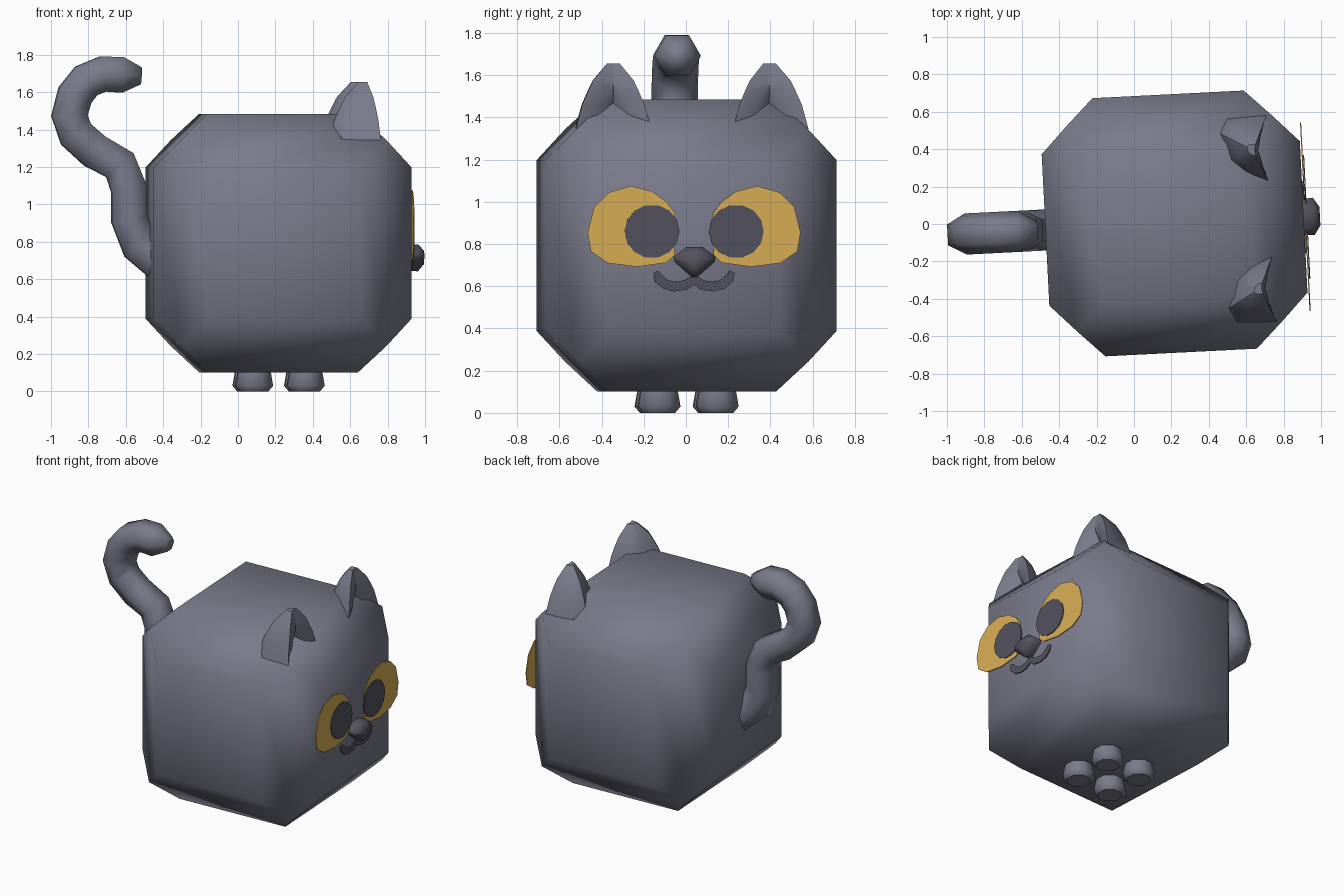
import bpy, bmesh, math
from mathutils import Matrix, Vector

if "Cube" in bpy.data.objects:
    bpy.data.objects.remove(bpy.data.objects["Cube"])

# The whole animal faces +x and is turned slightly about z
PLACE = Matrix.Translation((0.217, 0.003, 0)) @ Matrix.Rotation(math.radians(2.9), 4, 'Z')


def material(name, rgb):
    def lin(c):
        c /= 255
        return c / 12.92 if c <= 0.04045 else ((c + 0.055) / 1.055) ** 2.4
    m = bpy.data.materials.new(name)
    m.diffuse_color = (*[lin(c) for c in rgb], 1)
    m.use_nodes = True
    m.node_tree.nodes["Principled BSDF"].inputs["Base Color"].default_value = m.diffuse_color
    return m


GREY = material("slate_grey", (122, 123, 139))
DARK = material("dark_grey", (83, 82, 94))
AMBER = material("amber", (216, 173, 84))


def finish(bm, name, mat, angle):
    bmesh.ops.recalc_face_normals(bm, faces=bm.faces)
    me = bpy.data.meshes.new(name)
    bm.to_mesh(me)
    bm.free()
    me.transform(PLACE)
    me.materials.append(mat)
    for p in me.polygons:
        p.use_smooth = True
    me.set_sharp_from_angle(angle=math.radians(angle))
    ob = bpy.data.objects.new(name, me)
    bpy.context.collection.objects.link(ob)
    return ob


def loft(name, rings, mat, angle=40):
    """Skin a list of equal-length point rings and cap both ends."""
    bm = bmesh.new()
    vs = [[bm.verts.new(p) for p in r] for r in rings]
    n = len(vs[0])
    for a, b in zip(vs, vs[1:]):
        for i in range(n):
            j = (i + 1) % n
            bm.faces.new((a[i], a[j], b[j], b[i]))
    bm.faces.new(vs[0][::-1])
    bm.faces.new(vs[-1])
    return finish(bm, name, mat, angle)


def plate(name, outline, x, mat):
    """Thin flat plate facing +x, outline in (y, z)."""
    return loft(name, [[(x + d, y, z) for y, z in outline] for d in (0, 0.006)], mat)


# Body: cube with every face raised into a shallow frustum
bm = bmesh.new()
bmesh.ops.create_cube(bm, size=1.1, matrix=Matrix.Translation((0, 0, 0.793)))
bmesh.ops.inset_individual(bm, faces=bm.faces[:], thickness=0.205, depth=0.141)
finish(bm, "body", GREY, 60)

# Feet
for sx, xn in ((1, "front"), (-1, "back")):
    for sy, yn in ((1, "left"), (-1, "right")):
        rings = []
        for z, r in ((0, 0.075), (0.03, 0.1), (0.1, 0.088), (0.14, 0.086)):
            k = r / math.cos(math.pi / 8)
            rings.append([(sx * 0.138 + k * math.cos((i + 0.5) * math.pi / 4),
                           sy * 0.138 + k * math.sin((i + 0.5) * math.pi / 4), z)
                          for i in range(8)])
        loft(f"{xn}_{yn}_foot", rings, GREY, 50)

# Tail: hexagonal tube along an S-shaped path in the middle plane
path = [(-0.64, 0.69), (-0.745, 0.775), (-0.80, 0.92), (-0.80, 1.08), (-0.85, 1.21),
        (-0.985, 1.285), (-1.085, 1.375), (-1.12, 1.475), (-1.09, 1.585),
        (-1.03, 1.66), (-0.94, 1.697), (-0.835, 1.692), (-0.735, 1.687)]
rings = []
for i, p in enumerate(path):
    t = (Vector(path[min(i + 1, len(path) - 1)]) - Vector(path[max(i - 1, 0)])).normalized()
    r = 0.052 if i == len(path) - 1 else 0.11
    ring = []
    for k in range(6):
        a = k * math.pi / 3
        h = r * math.sin(a)
        ring.append((p[0] - t.y * h, r * math.cos(a), p[1] + t.x * h))
    rings.append(ring)
loft("tail", rings, GREY, 75)

# Ears: curved back, sloping front with a notch that fades towards the tip
back = [(0.308, 0.175), (0.245, 0.11), (0.286, -0.06), (0.39, -0.15)]
levels = [(1.345, 1.0, 0.105, 0.11), (1.46, 0.83, 0.055, 0.06), (1.53, 0.66, 0.012, 0.01),
          (1.575, 0.54, 0.006, 0.0), (1.655, 0.17, 0.003, 0.0)]
for s, side in ((1, "left"), (-1, "right")):
    rings = []
    for z, k, n, d in levels:
        def pt(x, y):
            return (0.44 + (x - 0.44) * k, s * (0.37 + y * k), z)
        fx = 0.44 + 0.045 * k
        rings.append([pt(0.52, 0.182)] + [pt(*b) for b in back] + [pt(0.515, -0.175)]
                     + [(fx, s * (0.37 - n), z), (fx - d, s * 0.37, z), (fx, s * (0.37 + n), z)])
    loft(f"{side}_ear", rings, GREY, 42)

# Eyes and pupils: flat plates just in front of the face
eye = [(0.505, 0.855), (0.475, 0.975), (0.405, 1.045), (0.30, 1.075), (0.20, 1.05),
       (0.13, 1.0), (0.09, 0.945), (0.105, 0.85), (0.09, 0.75), (0.13, 0.712),
       (0.27, 0.692), (0.41, 0.71), (0.49, 0.765)]
for s, side in ((1, "left"), (-1, "right")):
    plate(f"{side}_eye", [(s * y, z) for y, z in eye], 0.697, AMBER)
    plate(f"{side}_pupil",
          [(s * (0.2 + 0.13 * math.cos(i * math.pi / 7)), 0.86 + 0.127 * math.sin(i * math.pi / 7))
           for i in range(14)], 0.704, DARK)

# Nose: rounded wedge
nose = [(-0.04, 0.785), (0.04, 0.785), (0.1, 0.74), (0.095, 0.715),
        (0.012, 0.642), (-0.012, 0.642), (-0.095, 0.715), (-0.1, 0.74)]
loft("nose", [[(x, y * k, 0.72 + (z - 0.72) * k) for y, z in nose]
              for x, k in ((0.68, 0.95), (0.745, 1.0), (0.778, 0.5))], DARK, 60)

# Mouth: W-shaped ribbon
half = [(0.182, 0.668), (0.168, 0.637), (0.135, 0.609), (0.09, 0.598), (0.04, 0.606)]
line = [(-y, z) for y, z in half] + [(0, 0.632)] + half[::-1]
rings = []
for i, p in enumerate(line):
    t = (Vector(line[min(i + 1, len(line) - 1)]) - Vector(line[max(i - 1, 0)])).normalized()
    w = 0.012 if i in (0, len(line) - 1) else 0.023
    u, v = (p[0] - t.y * w, p[1] + t.x * w), (p[0] + t.y * w, p[1] - t.x * w)
    rings.append([(0.69, *u), (0.699, *u), (0.699, *v), (0.69, *v)])
loft("mouth", rings, DARK)
